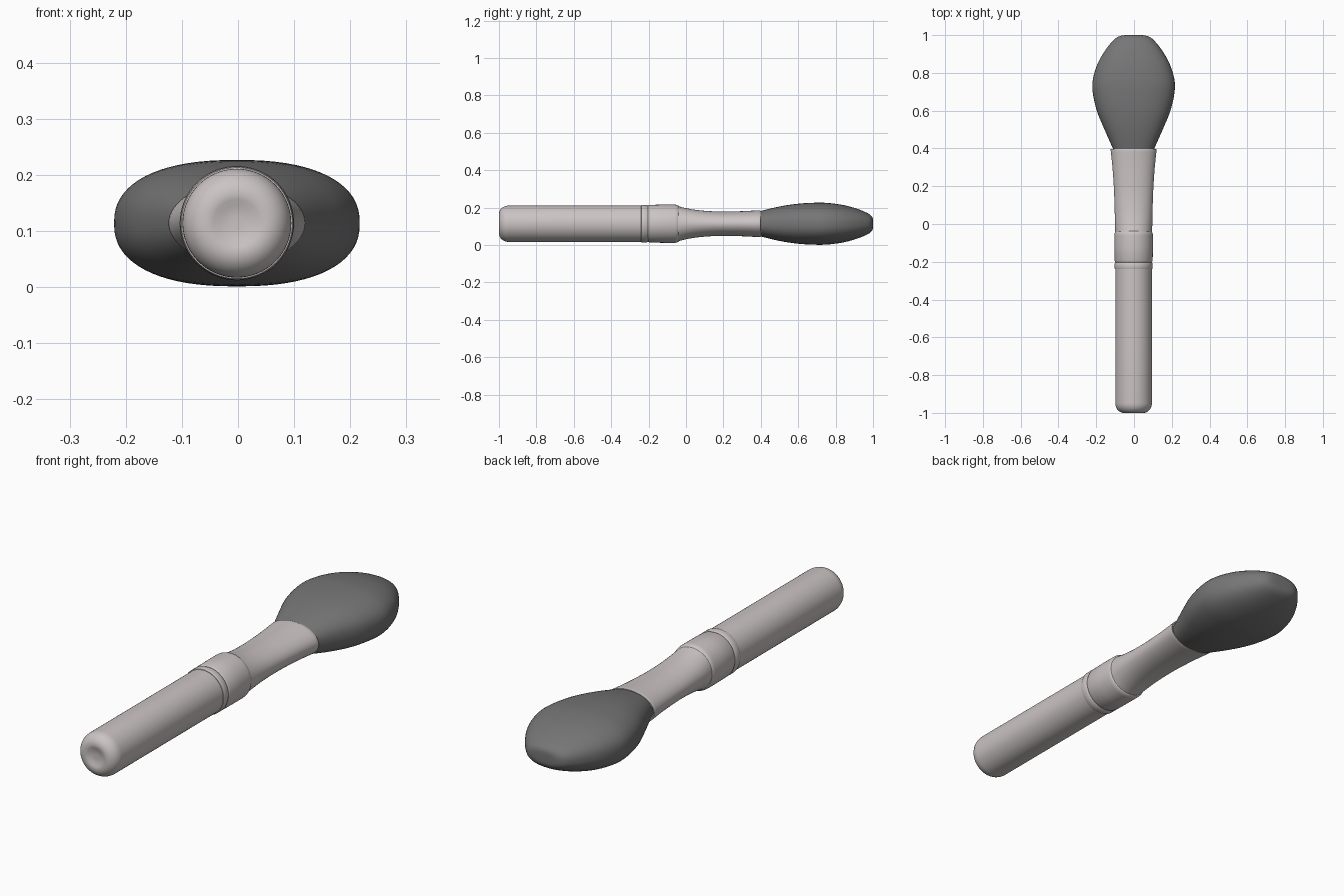
import bpy, bmesh, math

if "Cube" in bpy.data.objects:
    bpy.data.objects.remove(bpy.data.objects["Cube"])

CX, CZ = -0.002, 0.114   # long axis of the brush


def material(name, rgb):
    m = bpy.data.materials.new(name)
    m.diffuse_color = (*rgb, 1)
    m.use_nodes = True
    m.node_tree.nodes["Principled BSDF"].inputs["Base Color"].default_value = m.diffuse_color
    return m


def spow(v, e):
    return math.copysign(abs(v) ** e, v)


def smooth_sections(keys, steps):
    """Catmull-Rom interpolation between cross-section keys."""
    out = []
    for i in range(len(keys) - 1):
        p0, p1, p2, p3 = (keys[max(i - 1, 0)], keys[i], keys[i + 1],
                          keys[min(i + 2, len(keys) - 1)])
        for s in range(steps):
            t = s / steps
            out.append([0.5 * (2 * b + (c - a) * t + (2 * a - 5 * b + 4 * c - d) * t * t
                               + (3 * b - a - 3 * c + d) * t ** 3)
                        for a, b, c, d in zip(p0, p1, p2, p3)])
    return out + [list(keys[-1])]


def loft(name, sections, mat, power=2.0, sides=64, angle=40):
    """Skin rings given as (y, half width, half height) and cap both ends."""
    bm = bmesh.new()
    rings = []
    for y, rx, rz in sections:
        ring = []
        for k in range(sides):
            a = 2 * math.pi * k / sides
            ring.append(bm.verts.new((CX + rx * spow(math.cos(a), 2 / power), y,
                                      CZ + rz * spow(math.sin(a), 2 / power))))
        rings.append(ring)
    for r, q in zip(rings, rings[1:]):
        for k in range(sides):
            n = (k + 1) % sides
            bm.faces.new((r[k], r[n], q[n], q[k]))
    bm.faces.new(rings[0])
    bm.faces.new(rings[-1])
    bmesh.ops.recalc_face_normals(bm, faces=bm.faces)
    me = bpy.data.meshes.new(name)
    bm.to_mesh(me)
    bm.free()
    me.materials.append(mat)
    ob = bpy.data.objects.new(name, me)
    bpy.context.collection.objects.link(ob)
    bpy.ops.object.select_all(action='DESELECT')
    ob.select_set(True)
    bpy.context.view_layer.objects.active = ob
    bpy.ops.object.shade_smooth_by_angle(angle=math.radians(angle))
    return ob


def circular(profile):
    return [(y, r, r) for y, r in profile]


shell = material("warm pale grey", (0.60, 0.55, 0.55))
hair = material("dark grey", (0.18, 0.18, 0.18))

# Handle: round rod with a softly rounded, slightly dished butt
butt = [(-0.992, 0.01), (-0.993, 0.03), (-0.999, 0.042), (-1.0, 0.052)]
butt += [(-0.948 - 0.052 * math.cos(a), 0.052 + 0.045 * math.sin(a))
         for a in (math.pi / 2 * i / 10 for i in range(1, 11))]
loft("handle", circular(butt + [(-0.6, 0.097), (-0.22, 0.097)]), shell)

# Collar: sleeve with a raised bead, a groove and a rounded shoulder
loft("collar", circular([
    (-0.240, 0.094), (-0.239, 0.099), (-0.234, 0.101), (-0.212, 0.101), (-0.207, 0.099),
    (-0.203, 0.097), (-0.199, 0.099), (-0.194, 0.101), (-0.12, 0.102), (-0.06, 0.102),
    (-0.050, 0.101), (-0.043, 0.098), (-0.037, 0.092), (-0.035, 0.085)]), shell)

# Ferrule: round at the collar, pinched flat and flared toward the bristles
ferrule = smooth_sections([
    (-0.045, 0.097, 0.095), (0.0, 0.099, 0.083), (0.06, 0.100, 0.073), (0.13, 0.102, 0.067),
    (0.2, 0.105, 0.065), (0.3, 0.112, 0.067), (0.395, 0.122, 0.072)], 5)
ferrule += [(0.398, 0.121, 0.071), (0.398, 0.116, 0.066), (0.37, 0.115, 0.065)]
loft("ferrule", ferrule, shell)

# Bristle head: flattened teardrop with a blunt tip
head = smooth_sections([
    (0.36, 0.095, 0.056), (0.4, 0.110, 0.068), (0.5, 0.154, 0.092), (0.6, 0.195, 0.107),
    (0.7, 0.217, 0.1125), (0.77, 0.215, 0.110), (0.85, 0.190, 0.098), (0.92, 0.150, 0.078),
    (0.97, 0.110, 0.057), (0.99, 0.085, 0.043), (0.998, 0.060, 0.030), (1.0, 0.035, 0.017)], 4)
loft("bristle_head", head, hair, power=2.35, sides=72, angle=60)
